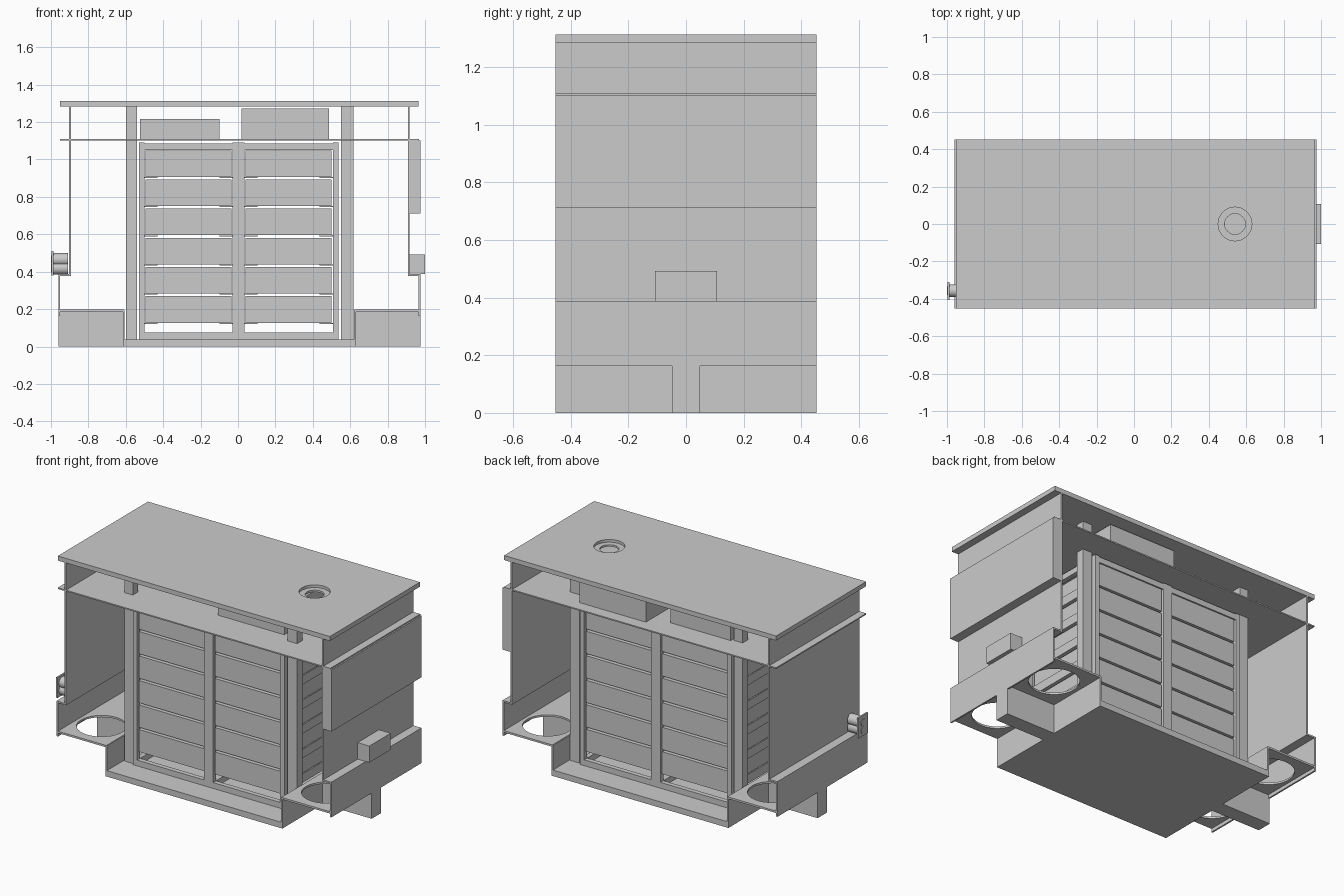
import bpy, bmesh, math
from mathutils import Matrix

cube = bpy.data.objects.get("Cube")
if cube:
    bpy.data.objects.remove(cube, do_unlink=True)

grey = bpy.data.materials.new("plain grey")
grey.use_nodes = True
GREY = (0.6, 0.6, 0.6, 1)
grey.diffuse_color = GREY
for node in grey.node_tree.nodes:
    if node.type == 'BSDF_PRINCIPLED':
        node.inputs["Base Color"].default_value = GREY


def finish(name, bm):
    mesh = bpy.data.meshes.new(name)
    bm.to_mesh(mesh)
    bm.free()
    mesh.materials.append(grey)
    obj = bpy.data.objects.new(name, mesh)
    bpy.context.scene.collection.objects.link(obj)
    return obj


def box(name, x0, x1, y0, y1, z0, z1):
    bm = bmesh.new()
    size = Matrix.Diagonal((x1 - x0, y1 - y0, z1 - z0, 1))
    place = Matrix.Translation(((x0 + x1) / 2, (y0 + y1) / 2, (z0 + z1) / 2))
    bmesh.ops.create_cube(bm, size=1, matrix=place @ size)
    return finish(name, bm)


def cylinder(name, centre, radius, depth, along_x=False):
    bm = bmesh.new()
    turn = Matrix.Rotation(math.pi / 2 if along_x else 0, 4, 'Y')
    bmesh.ops.create_cone(bm, cap_ends=True, segments=40, radius1=radius, radius2=radius,
                          depth=depth, matrix=Matrix.Translation(centre) @ turn)
    for f in bm.faces:
        f.smooth = len(f.verts) == 4
    for e in bm.edges:
        e.smooth = not any(len(f.verts) > 4 for f in e.link_faces)
    return finish(name, bm)


def cut(target, centre, radius, depth):
    cutter = cylinder(target.name + "_cutter", centre, radius, depth)
    cutter.hide_render = True
    cutter.hide_viewport = True
    cutter.display_type = 'WIRE'
    mod = target.modifiers.new("hole", 'BOOLEAN')
    mod.operation = 'DIFFERENCE'
    mod.solver = 'EXACT'
    mod.object = cutter


D = 0.453   # half depth of the cabinet

# Roof with stepped vent hole, and shelf below it
roof = box("roof", -0.952, 0.964, -D, D, 1.283, 1.312)
cut(roof, (0.54, 0, 1.32), 0.09, 0.05)
cut(roof, (0.54, 0, 1.3), 0.055, 0.2)
box("upper_shelf", -0.952, 0.967, -D, D, 1.102, 1.11)
box("tall_shelf_unit", 0.02, 0.487, -0.23, 0.375, 1.11, 1.272)
box("short_shelf_unit", -0.525, -0.10, 0.0, 0.3, 1.11, 1.217)

# Base floor
box("base_floor", -0.61, 0.625, -D, D, 0, 0.038)

# Side walls, steps, pierced trays and feet
for side, s, shift in (("right", -1, 0.0), ("left", 1, 0.014)):
    def wall(name, a, b, y0, y1, z0, z1):
        xs = sorted((s * a + shift, s * b + shift))
        return box(side + "_" + name, xs[0], xs[1], y0, y1, z0, z1)
    wall("upper_wall", 0.894, 0.904, -D, D, 0.38, 1.283)
    wall("wall_step", 0.894, 0.96, -D, D, 0.377, 0.387)
    wall("lower_wall", 0.951, 0.961, -D, D, 0.163, 0.387)
    wall("base_wall", 0.606, 0.616, -D, D, 0, 0.195)
    wall("foot", 0.61, 0.961, -0.048, 0.048, 0, 0.187)
    tray = wall("tray", 0.61, 0.958, -D, D, 0.185, 0.197)
    for y in (-0.25, 0.25):
        cut(tray, (s * 0.785 + shift, y, 0.19), 0.145, 0.1)

# Boxes on the left side
box("left_side_housing", 0.912, 0.976, -D, D, 0.71, 1.102)
box("left_side_block", 0.912, 1.0, -0.107, 0.107, 0.387, 0.492)

# Connector on the right side
box("connector_flange", -0.997, -0.987, -0.405, -0.31, 0.38, 0.51)
for z in (0.465, 0.418):
    cylinder("connector_barrel", (-0.95, -0.357, z), 0.034, 0.08, True)
    cylinder("connector_socket", (-0.995, -0.357, z), 0.022, 0.01, True)

# Four corner posts
for x0, x1 in ((-0.6, -0.54), (0.55, 0.617)):
    for y in (-0.26, 0.26):
        box("post", x0, x1, y - 0.027, y + 0.027, 0.038, 1.283)

# Rack frame: uprights, front and back rails, side rails
uprights = ((-0.53, -0.5), (-0.03, 0.035), (0.507, 0.537))
RAILS = ((0.038, 0.075), (1.05, 1.086))
for x0, x1 in uprights:
    for y in (-0.285, 0.285):
        box("rack_upright", x0, x1, y - 0.015, y + 0.015, 0.038, 1.092)
    for z0, z1 in RAILS:
        box("rack_side_rail", x0, x1, -0.27, 0.27, z0, z1)
for y in (-0.285, 0.285):
    for z0, z1 in RAILS:
        box("rack_cross_rail", -0.53, 0.537, y - 0.015, y + 0.015, z0, z1)

# Two columns of six modules on angle runners
for x0, x1 in ((-0.5, -0.03), (0.035, 0.507)):
    for row in range(6):
        z = 0.127 + row * 0.156
        box("module", x0 + 0.006, x1 - 0.006, -0.292, 0.292, z, z + 0.142)
        for edge, s in ((x0, 1), (x1, -1)):
            a, b = sorted((edge, edge + s * 0.07))
            box("runner_ledge", a, b, -0.27, 0.27, z - 0.006, z)
            a, b = sorted((edge, edge - s * 0.008))
            box("runner_flange", a, b, -0.27, 0.27, z - 0.006, z + 0.05)
